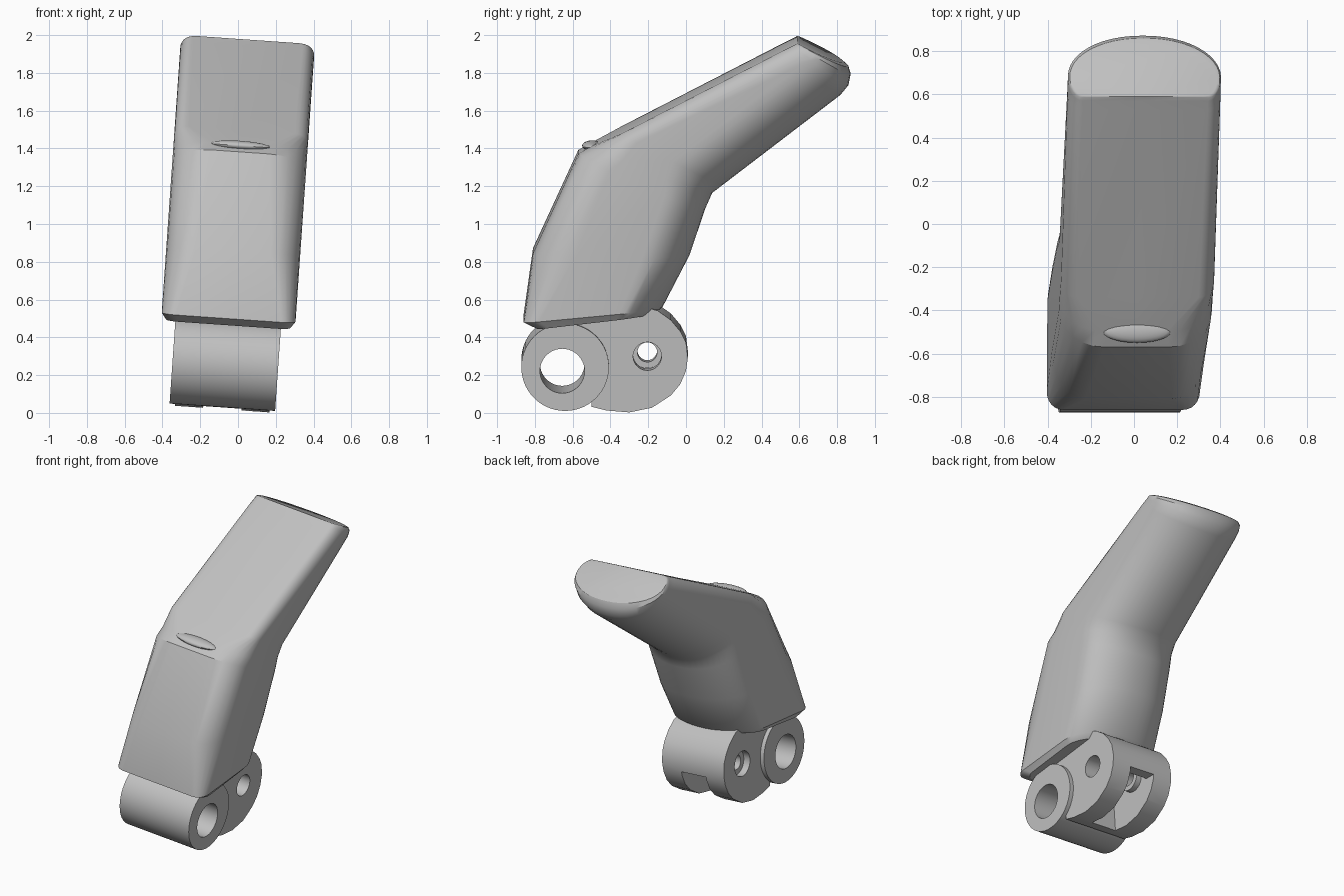
import bpy, bmesh, math
from mathutils import Matrix

cube = bpy.data.objects.get("Cube")
if cube:
    bpy.data.objects.remove(cube)

grey = bpy.data.materials.new("plain grey")
grey.use_nodes = True
colour = (0.53, 0.53, 0.53, 1)
grey.diffuse_color = colour
grey.node_tree.nodes["Principled BSDF"].inputs["Base Color"].default_value = colour

parts = []


def make(name, bm, keep=True):
    bmesh.ops.recalc_face_normals(bm, faces=bm.faces)
    mesh = bpy.data.meshes.new(name)
    bm.to_mesh(mesh)
    bm.free()
    obj = bpy.data.objects.new(name, mesh)
    bpy.context.collection.objects.link(obj)
    if keep:
        mesh.materials.append(grey)
        parts.append(obj)
    else:
        obj.hide_render = True
    return obj


def loft(name, rings):
    bm = bmesh.new()
    loops = [[bm.verts.new(p) for p in ring] for ring in rings]
    n = len(loops[0])
    for a, b in zip(loops, loops[1:]):
        for i in range(n):
            j = (i + 1) % n
            bm.faces.new((a[i], a[j], b[j], b[i]))
    bm.faces.new(loops[0])
    bm.faces.new(loops[-1])
    return bm


def extrude(name, outline, x0, x1, keep=True):
    bm = loft(name, [[(x, y, z) for y, z in outline] for x in (x0, x1)])
    return make(name, bm, keep)


def circle(y, z, r, n=40):
    return [(y + r * math.cos(math.tau * i / n), z + r * math.sin(math.tau * i / n))
            for i in range(n)]


def box(y0, y1, z0, z1):
    return [(y0, z0), (y1, z0), (y1, z1), (y0, z1)]


def cut(obj, outline, x0, x1):
    cutter = extrude("cutter", outline, x0, x1, False)
    mod = obj.modifiers.new("cut", "BOOLEAN")
    mod.operation = "DIFFERENCE"
    mod.solver = "EXACT"
    mod.object = cutter
    bpy.context.view_layer.objects.active = obj
    bpy.ops.object.modifier_apply(modifier=mod.name)
    bpy.data.objects.remove(cutter)


def d_section(front, back, w, flat, corner, side):
    """Flat front, rounded corners, straight sides and an elliptical back."""
    half = [(0, 0)]
    for i in range(7):
        t = math.pi / 2 * i / 6
        half.append((flat + (w - flat) * math.sin(t), corner * (1 - math.cos(t))))
    for i in range(13):
        t = math.pi / 2 * i / 12
        half.append((w * math.cos(t) ** 0.95, side + (1 - side) * math.sin(t)))
    half[-1] = (0, 1)
    full = half + [(-u, v) for u, v in half[-2:0:-1]]
    return [(u, front[0] + v * (back[0] - front[0]), front[1] + v * (back[1] - front[1]))
            for u, v in full]


# Bent arm: lower shank, bend, then tapering head with a rounded end
W = 0.355
stations = [
    ((-0.79, 0.465), (-0.15, 0.54), 0.33, 0.26, 0.11, 0.66),
    ((-0.86, 0.5), (-0.12, 0.57), W, 0.28, 0.11, 0.68),
    ((-0.81, 0.86), (0.02, 0.84), W, 0.2, 0.27, 0.7),
    ((-0.57, 1.385), (0.1, 1.08), W, 0.15, 0.25, 0.68),
    ((-0.5, 1.425), (0.14, 1.17), W, 0.14, 0.25, 0.62),
    ((-0.34, 1.502), (0.2, 1.215), W, 0.28, 0.15, 0.5),
    ((0.53, 1.95), (0.82, 1.69), W, 0.29, 0.25, 0.3),
    ((0.57, 1.97), (0.86, 1.74), W, 0.29, 0.3, 0.32),
    ((0.585, 1.978), (0.872, 1.8), W, 0.29, 0.33, 0.34),
    ((0.588, 1.98), (0.86, 1.84), 0.348, 0.28, 0.33, 0.34),
    ((0.59, 1.981), (0.83, 1.865), 0.335, 0.27, 0.33, 0.34),
]
make("arm", loft("arm", [d_section(*s) for s in stations]))

# Low ridge at the bend
bm = bmesh.new()
bmesh.ops.create_uvsphere(bm, u_segments=24, v_segments=12, radius=1)
bm.transform(Matrix.Translation((0, -0.495, 1.418)) @ Matrix.Diagonal((0.16, 0.055, 0.026, 1)))
make("bend_ridge", bm)

# Hinge barrel with its bore
barrel = extrude("hinge_barrel", circle(-0.64, 0.262, 0.232, 56), -0.28, 0.28)
cut(barrel, circle(-0.655, 0.242, 0.118), -1, 1)

# Forked foot: two cheeks joined by a bridge, with a pocket between them
outline = [(-0.5, 0.05), (-0.42, 0.03), (-0.3, 0.02), (-0.18, 0.045), (-0.08, 0.11),
           (-0.03, 0.17), (0, 0.24), (0.01, 0.31), (0, 0.39), (-0.03, 0.45),
           (-0.08, 0.51), (-0.15, 0.56), (-0.3, 0.6), (-0.64, 0.55), (-0.64, 0.41),
           (-0.5, 0.41)]
fork = extrude("fork", outline, -0.25, 0.25)
cut(fork, box(-0.41, 0.1, -0.1, 0.27), -0.1, 0.1)
cut(fork, box(-0.41, -0.07, -0.1, 0.46), -0.101, 0.101)
PIN = (-0.205, 0.318)
cut(fork, circle(*PIN, 0.075), 0, 1)
cut(fork, circle(*PIN, 0.052), -1, 0)
cut(fork, circle(*PIN, 0.088), -1, -0.2)

# Collar around the pin hole inside the fork
collar = extrude("pin_collar", circle(*PIN, 0.085), -0.11, -0.06)
cut(collar, circle(*PIN, 0.052), -1, 0)

# Lean the whole part sideways and shade it
lean = Matrix.Translation((-0.085, 0, 0)) @ Matrix.Rotation(math.radians(4), 4, "Y")
bpy.ops.object.select_all(action="DESELECT")
for obj in parts:
    obj.data.transform(lean)
    obj.select_set(True)
bpy.context.view_layer.objects.active = parts[0]
bpy.ops.object.shade_smooth_by_angle(angle=math.radians(32))
